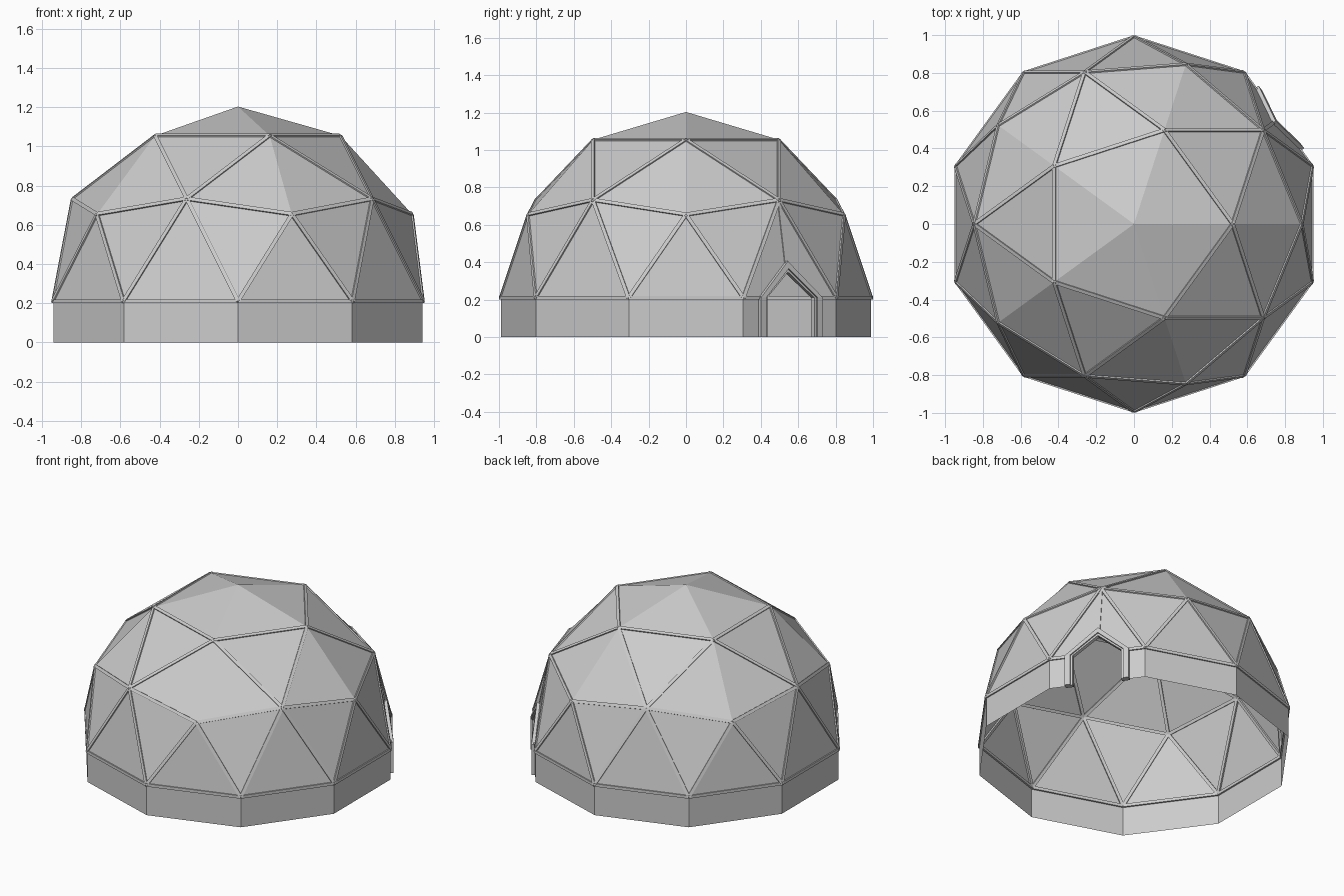
import bpy, bmesh
from math import sin, cos, radians, sqrt
from mathutils import Vector

if "Cube" in bpy.data.objects:
    bpy.data.objects.remove(bpy.data.objects["Cube"])

R, Z0 = 0.993, 0.21          # dome radius, wall height


def ring(n, start, r, z):
    return [Vector((r * R * cos(radians(start + i * 360 / n)),
                    r * R * sin(radians(start + i * 360 / n)), Z0 + z * R)) for i in range(n)]


def make(name, bm):
    bmesh.ops.recalc_face_normals(bm, faces=bm.faces)
    me = bpy.data.meshes.new(name)
    bm.to_mesh(me)
    bm.free()
    ob = bpy.data.objects.new(name, me)
    bpy.context.collection.objects.link(ob)
    return ob


def poly(bm, pts):
    bm.faces.new([bm.verts.new(p) for p in pts])


def bar(bm, p, q, w=0.02, out=0.006, inn=0.014):
    """Rectangular strut lying on the sphere between two nodes."""
    d = (q - p).normalized()
    n = (p + q) / 2 - Vector((0, 0, Z0))
    n = (n - d * n.dot(d)).normalized()
    s = d.cross(n) * w / 2
    ends = [[bm.verts.new(e + s * a + n * b) for a, b in
             ((-1, -inn), (1, -inn), (1, out), (-1, out))] for e in (p, q)]
    for i in range(4):
        j = (i + 1) % 4
        bm.faces.new((ends[0][i], ends[0][j], ends[1][j], ends[1][i]))
    bm.faces.new(ends[0])
    bm.faces.new(ends[1])


# Geodesic nodes: two-frequency icosahedron, upper half
apex = Vector((0, 0, Z0 + R))
upper = ring(5, 0, 0.5257, 0.8507)
corner = ring(5, 0, 0.8944, 0.4472)
middle = ring(5, 36, 0.8507, 0.5257)
base = ring(10, 18, 1, 0)

# Door frame of reference: wall facet facing 36 degrees
N = Vector((cos(radians(36)), sin(radians(36)), 0))
T = Vector((-N.y, N.x, 0))
apothem = R * cos(radians(18))
slope = (apothem - 0.8507 * R) / (0.5257 * R)


def on_facet(u, z, off=0.0):
    return N * (apothem - max(0, z - Z0) * slope + off) + T * u + Vector((0, 0, z))


tris, struts, flush = [], [], []
for i in range(5):
    j = (i + 1) % 5
    b0, b1, b2 = base[2 * i - 1], base[2 * i], base[(2 * i + 1) % 10]
    tris += [(apex, upper[i], upper[j]), (upper[i], middle[i], upper[j]),
             (upper[i], corner[i], middle[i]), (upper[j], middle[i], corner[j]),
             (corner[i], b0, b1), (corner[i], b1, middle[i]),
             (corner[j], middle[i], b2)]
    struts += [(upper[i], upper[j]), (upper[i], middle[i]), (upper[j], middle[i]),
               (corner[i], middle[i]), (middle[i], corner[j]), (corner[i], b0),
               (corner[i], b1), (middle[i], b1), (middle[i], b2), (b0, b1)]
    flush += [(apex, upper[i]), (upper[i], corner[i])]
    if i:                                     # facet 0 holds the doorway
        tris.append((middle[i], b1, b2))
        struts.append((b1, b2))

# Panels, with the doorway notched out of one triangle
HW, PEAK = 0.18, 0.38
dl, dr, dp = on_facet(-HW, Z0), on_facet(HW, Z0), on_facet(0, PEAK)
bm = bmesh.new()
for t in tris:
    poly(bm, t)
poly(bm, (base[0], dl, dp, middle[0]))
poly(bm, (dr, base[1], middle[0], dp))
bmesh.ops.remove_doubles(bm, verts=bm.verts, dist=0.0005)
make("dome_panels", bm)

# Struts
bm = bmesh.new()
for p, q in struts + [(base[0], dl), (dr, base[1]), (dp, middle[0])]:
    bar(bm, p, q)
for p, q in flush:
    bar(bm, p, q, out=-0.003)
make("dome_struts", bm)

# Ten-sided base wall, open at the door
bm = bmesh.new()
k = 0.99 / R


def wall(a, b):
    a, b = (Vector((p.x * k, p.y * k, 0)) for p in (a, b))
    up = Vector((0, 0, Z0))
    poly(bm, (a, b, b + up, a + up))


for i in range(1, 10):
    wall(base[i], base[(i + 1) % 10])
wall(base[0], dl)
wall(dr, base[1])
bmesh.ops.remove_doubles(bm, verts=bm.verts, dist=0.0005)
make("base_wall", bm)


# Gabled door frame: outer casing and a slimmer inner lining
def gable(name, ho, po, hi, pi, front, back):
    bm = bmesh.new()
    rows = []
    for h, pk in ((ho, po), (hi, pi)):
        path = [(-h, 0), (-h, Z0), (0, pk), (h, Z0), (h, 0)]
        for off in (front, back):
            rows.append([bm.verts.new(on_facet(u, z, off)) for u, z in path])
    fo, bo, fi, bi = rows
    for a, b in ((fo, fi), (fi, bi), (bi, bo), (bo, fo)):
        for i in range(4):
            bm.faces.new((a[i], a[i + 1], b[i + 1], b[i]))
    for e in (0, 4):
        bm.faces.new((fo[e], fi[e], bi[e], bo[e]))
    make(name, bm)


gable("door_casing", 0.205, 0.405, 0.17, 0.365, 0.02, -0.02)
gable("door_lining", 0.17, 0.365, 0.155, 0.347, 0.01, -0.02)
